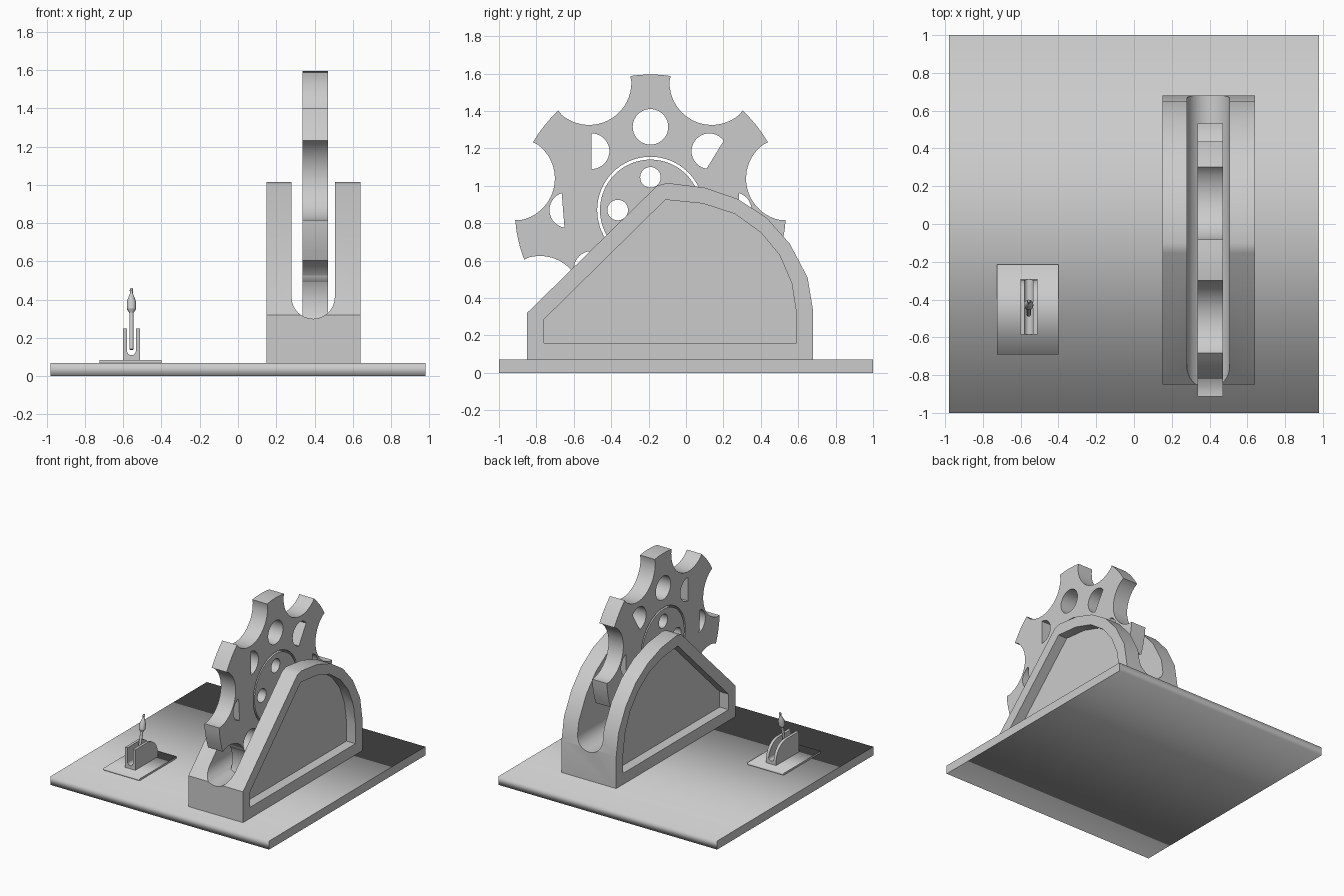
import bpy, bmesh
from math import sin, cos, pi, radians, atan2
from mathutils import Matrix, Vector

if "Cube" in bpy.data.objects:
    bpy.data.objects.remove(bpy.data.objects["Cube"])


def smooth(ob, angle=32):
    bpy.ops.object.select_all(action='DESELECT')
    ob.select_set(True)
    bpy.context.view_layer.objects.active = ob
    bpy.ops.object.shade_smooth_by_angle(angle=radians(angle))


def extrude(name, loops, a, b, axis='X'):
    """Fill 2D loops (inner loops are holes) and extrude from a to b along axis."""
    cu = bpy.data.curves.new(name, 'CURVE')
    cu.dimensions, cu.fill_mode, cu.extrude = '2D', 'BOTH', (b - a) / 2
    for pts in loops:
        sp = cu.splines.new('POLY')
        sp.points.add(len(pts) - 1)
        for p, (u, v) in zip(sp.points, pts):
            p.co = (u, v, 0, 1)
        sp.use_cyclic_u = True
    tmp = bpy.data.objects.new(name + "_outline", cu)
    bpy.context.collection.objects.link(tmp)
    dg = bpy.context.evaluated_depsgraph_get()
    me = bpy.data.meshes.new_from_object(tmp.evaluated_get(dg))
    bpy.data.objects.remove(tmp)
    mid = (a + b) / 2
    if axis == 'X':
        m = Matrix(((0, 0, 1, mid), (1, 0, 0, 0), (0, 1, 0, 0), (0, 0, 0, 1)))
    else:
        m = Matrix(((1, 0, 0, 0), (0, 0, -1, mid), (0, 1, 0, 0), (0, 0, 0, 1)))
    me.transform(m)
    bm = bmesh.new()
    bm.from_mesh(me)
    bmesh.ops.remove_doubles(bm, verts=bm.verts, dist=1e-5)
    bmesh.ops.recalc_face_normals(bm, faces=bm.faces)
    bm.to_mesh(me)
    bm.free()
    ob = bpy.data.objects.new(name, me)
    bpy.context.collection.objects.link(ob)
    return ob


def cut(ob, cutters):
    for c in cutters:
        mod = ob.modifiers.new("cut", 'BOOLEAN')
        mod.operation, mod.solver, mod.object = 'DIFFERENCE', 'EXACT', c
        bpy.context.view_layer.objects.active = ob
        bpy.ops.object.modifier_apply(modifier=mod.name)
        bpy.data.objects.remove(c)


def box(name, x0, x1, y0, y1, z0, z1):
    return extrude(name, [[(y0, z0), (y1, z0), (y1, z1), (y0, z1)]], x0, x1)


def circle(cy, cz, r, n=32, clip=None):
    pts = [(r * cos(2 * pi * i / n), r * sin(2 * pi * i / n)) for i in range(n)]
    if clip:
        nx, nz, d = clip
        pts = [p for p in pts if p[0] * nx + p[1] * nz <= d]
    return [(cy + u, cz + v) for u, v in pts]


def u_slot(cx, r, bottom, top):
    arc = [(cx + r * cos(pi + pi * i / 16), bottom + r + r * sin(pi + pi * i / 16)) for i in range(17)]
    return arc + [(cx + r, top), (cx - r, top)]


# ground plate
box("base_plate", -0.98, 0.98, -1, 1, 0, 0.07)

# large housing: sloped front, rounded back, U slot and recessed sides
outer = [(-0.85, 0.06), (0.68, 0.06), (0.68, 0.33), (0.65, 0.51), (0.555, 0.69), (0.43, 0.83),
         (0.275, 0.93), (0.1, 0.99), (-0.1, 1.015), (-0.155, 1.0), (-0.85, 0.32)]
inner = [(-0.76, 0.16), (0.59, 0.16), (0.59, 0.32), (0.565, 0.48), (0.5, 0.63), (0.4, 0.75),
         (0.26, 0.85), (0.09, 0.905), (-0.11, 0.925), (-0.76, 0.285)]
housing = extrude("large_housing", [outer], 0.15, 0.64)
cut(housing, [extrude("slot_cutter", [u_slot(0.393, 0.113, 0.30, 1.3)], -1.2, 1.2, 'Y'),
              extrude("recess_cutter_right", [inner], 0.56, 0.8),
              extrude("recess_cutter_left", [inner], 0.0, 0.23)])
smooth(housing)

# seven-toothed wheel with scalloped notches
CY, CZ, R, TEETH = -0.19, 0.87, 0.725, 7
NOTCH_D, NOTCH_R = 0.756, 0.226
half = 0.15
rim = []
for k in range(TEETH):
    t = pi / 2 + k * 2 * pi / TEETH
    for i in range(5):
        a = t - half + half * i / 2
        rim.append((CY + R * cos(a), CZ + R * sin(a)))
    n = t + pi / TEETH
    # swing around the notch centre from this tooth to the next
    c = Vector((NOTCH_D, 0))
    p = Vector((R * cos(pi / TEETH - half), R * sin(pi / TEETH - half))) - c
    span = atan2(p.y, -p.x)
    for i in range(1, 20):
        b = -span + 2 * span * i / 20
        u, v = NOTCH_D - NOTCH_R * cos(b), NOTCH_R * sin(b)
        rim.append((CY + u * cos(n) - v * sin(n), CZ + u * sin(n) + v * cos(n)))
# eight lightening holes, some of them partly filled
clips = {0: (-1, 0, -0.02), 1: (0.87, -0.5, 0.047), 3: (-1, 0, 0.008), 4: (1, 0.1, -0.012)}
holes = [circle(CY + 0.445 * cos(k * pi / 4), CZ + 0.445 * sin(k * pi / 4), 0.095, 40, clips.get(k))
         for k in range(8)]
X0, X1 = 0.337, 0.47
wheel = extrude("toothed_wheel", [rim, circle(CY, CZ, 0.285, 64)] + holes, X0, X1)
smooth(wheel)

# hub disc with four holes, separated by a thin gap
hub_holes = [circle(CY + 0.175 * cos(k * pi / 2), CZ + 0.175 * sin(k * pi / 2), 0.055) for k in range(4)]
smooth(extrude("wheel_hub", [circle(CY, CZ, 0.27, 64)] + hub_holes, X0, X1))

# small stand: plate and slotted block with rounded back
box("small_plate", -0.725, -0.40, -0.69, -0.215, 0.065, 0.085)
curve = [(-0.43 + 0.135 * cos(i * pi / 16), 0.115 + 0.135 * sin(i * pi / 16)) for i in range(9)]
block = extrude("small_block", [[(-0.585, 0.08), (-0.295, 0.08)] + curve + [(-0.585, 0.25)]], -0.602, -0.512)
cut(block, [extrude("small_slot_cutter", [u_slot(-0.557, 0.023, 0.11, 0.5)], -0.8, 0, 'Y')])
smooth(block)

# leaning lever, turned profile (radius, height)
prof = [(0.011, 0), (0.011, 0.195), (0.024, 0.215), (0.024, 0.255), (0.012, 0.29), (0.007, 0.30),
        (0.007, 0.31), (0.010, 0.315), (0.006, 0.328)]
bm = bmesh.new()
rings = [[bm.verts.new((r * cos(2 * pi * i / 16), r * sin(2 * pi * i / 16), z)) for i in range(16)]
         for r, z in prof]
for lo, hi in zip(rings, rings[1:]):
    for i in range(16):
        bm.faces.new((lo[i], lo[(i + 1) % 16], hi[(i + 1) % 16], hi[i]))
bm.faces.new(rings[0][::-1])
bm.faces.new(rings[-1])
me = bpy.data.meshes.new("lever")
bm.to_mesh(me)
bm.free()
lever = bpy.data.objects.new("lever", me)
bpy.context.collection.objects.link(lever)
lever.location = (-0.557, -0.48, 0.14)
lever.rotation_euler.x = -0.22
smooth(lever)
